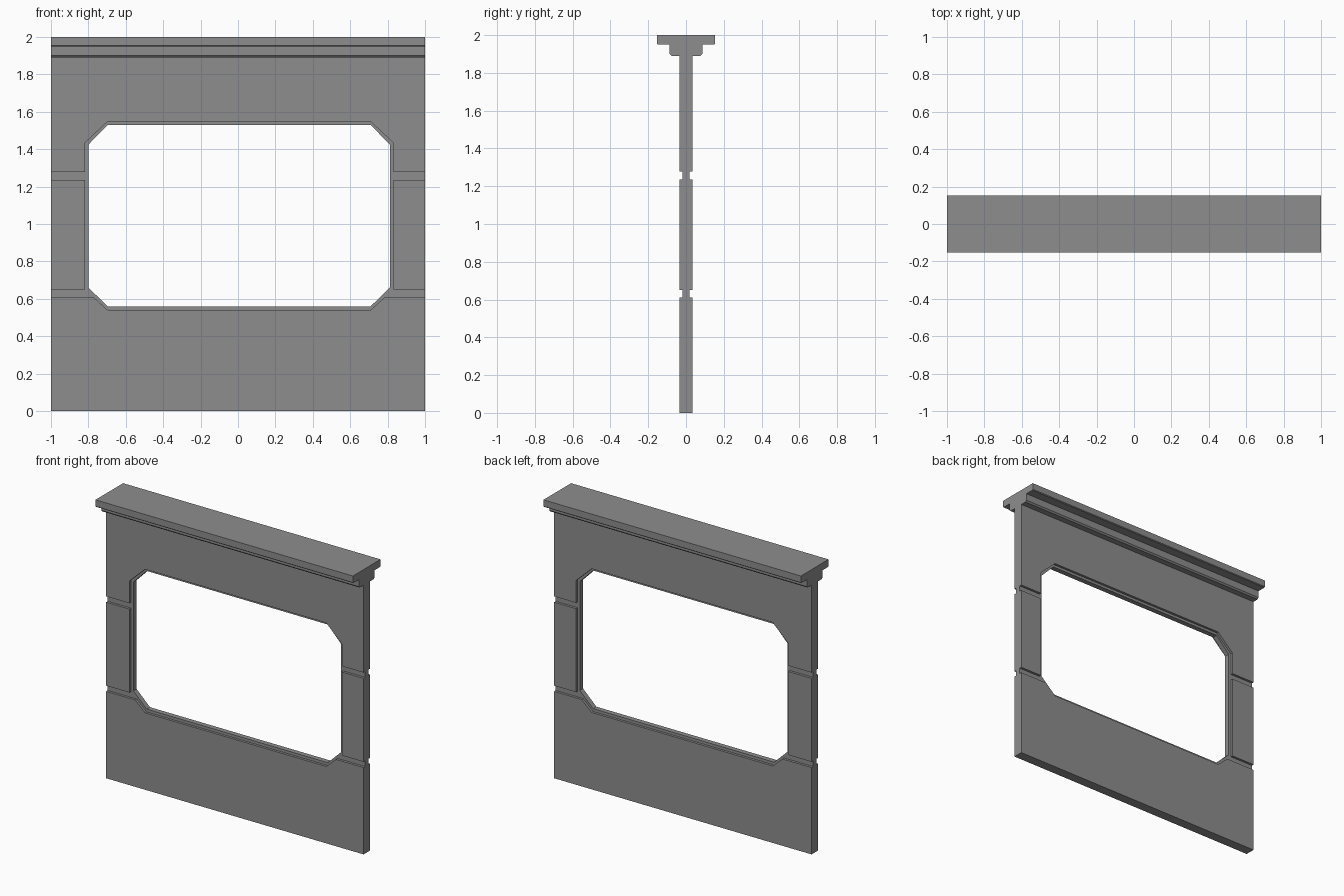
import bpy
import bmesh
from mathutils import Vector

cube = bpy.data.objects.get("Cube")
if cube:
    bpy.data.objects.remove(cube, do_unlink=True)

stone = bpy.data.materials.new("plain grey")
stone.use_nodes = True
grey = (0.27, 0.27, 0.27, 1)
stone.diffuse_color = grey
stone.node_tree.nodes["Principled BSDF"].inputs["Base Color"].default_value = grey

SHIFT = 0.006     # opening sits slightly off centre
CORE = 0.018      # half thickness at the grooves
FACE = 0.035      # half thickness at the raised panels
TOP = 1.89        # underside of the cornice


def prism(name, loops, start, move):
    """Fill flat loops (the first is the outline, others are holes) and extrude."""
    bm = bmesh.new()
    for loop in loops:
        vs = [bm.verts.new(start(a, b)) for a, b in loop]
        for i, v in enumerate(vs):
            bm.edges.new((v, vs[(i + 1) % len(vs)]))
    bmesh.ops.triangle_fill(bm, edges=bm.edges[:], use_beauty=True)
    if len(loops) == 1:
        bmesh.ops.dissolve_limit(bm, angle_limit=0.01, verts=bm.verts[:], edges=bm.edges[:])
    out = bmesh.ops.extrude_face_region(bm, geom=bm.faces[:])
    moved = [g for g in out["geom"] if isinstance(g, bmesh.types.BMVert)]
    bmesh.ops.translate(bm, verts=moved, vec=Vector(move))
    bmesh.ops.recalc_face_normals(bm, faces=bm.faces[:])
    mesh = bpy.data.meshes.new(name)
    bm.to_mesh(mesh)
    bm.free()
    mesh.materials.append(stone)
    obj = bpy.data.objects.new(name, mesh)
    bpy.context.collection.objects.link(obj)
    return obj


def slab(name, loops, y0, y1):
    return prism(name, loops, lambda x, z: (x, y0, z), (0, y1 - y0, 0))


def both_sides(half):
    """Mirror a right-hand run of points about the opening's centre line."""
    right = [(x + SHIFT, z) for x, z in half]
    left = [(SHIFT - x, z) for x, z in reversed(half)]
    return right + left


# Thin core with the chamfered opening
opening = both_sides([(0.703, 0.56), (0.806, 0.66), (0.806, 1.424), (0.703, 1.53)])
slab("wall_core", [[(-1, 0), (1, 0), (1, TOP), (-1, TOP)], opening], -CORE, CORE)

# Raised panels on both faces, separated by grooves
lower = [(-1, 0), (1, 0), (1, 0.61)] + both_sides([(0.78, 0.61), (0.703, 0.54)]) + [(-1, 0.61)]
upper = [(-1, TOP), (1, TOP), (1, 1.277)] + both_sides(
    [(0.825, 1.277), (0.825, 1.433), (0.703, 1.548)]) + [(-1, 1.277)]
for side, s in (("front", -1), ("back", 1)):
    y0, y1 = s * CORE, s * FACE
    slab(side + "_lower_panel", [lower], y0, y1)
    slab(side + "_upper_panel", [upper], y0, y1)
    for hand, outer, inner in (("left", 1, 0.825 + SHIFT), ("right", -1, SHIFT - 0.825)):
        block = [(outer, 0.65), (inner, 0.65), (inner, 1.236), (outer, 1.236)]
        slab(f"{side}_{hand}_middle_panel", [block], y0, y1)

# Stepped cornice along the top
half = [(0.077, TOP), (0.087, TOP + 0.01), (0.087, 1.949), (0.148, 1.949),
        (0.153, 1.954), (0.153, 2.0)]
profile = half + [(-y, z) for y, z in reversed(half)]
prism("cornice", [profile], lambda y, z: (-1, y, z), (2, 0, 0))
